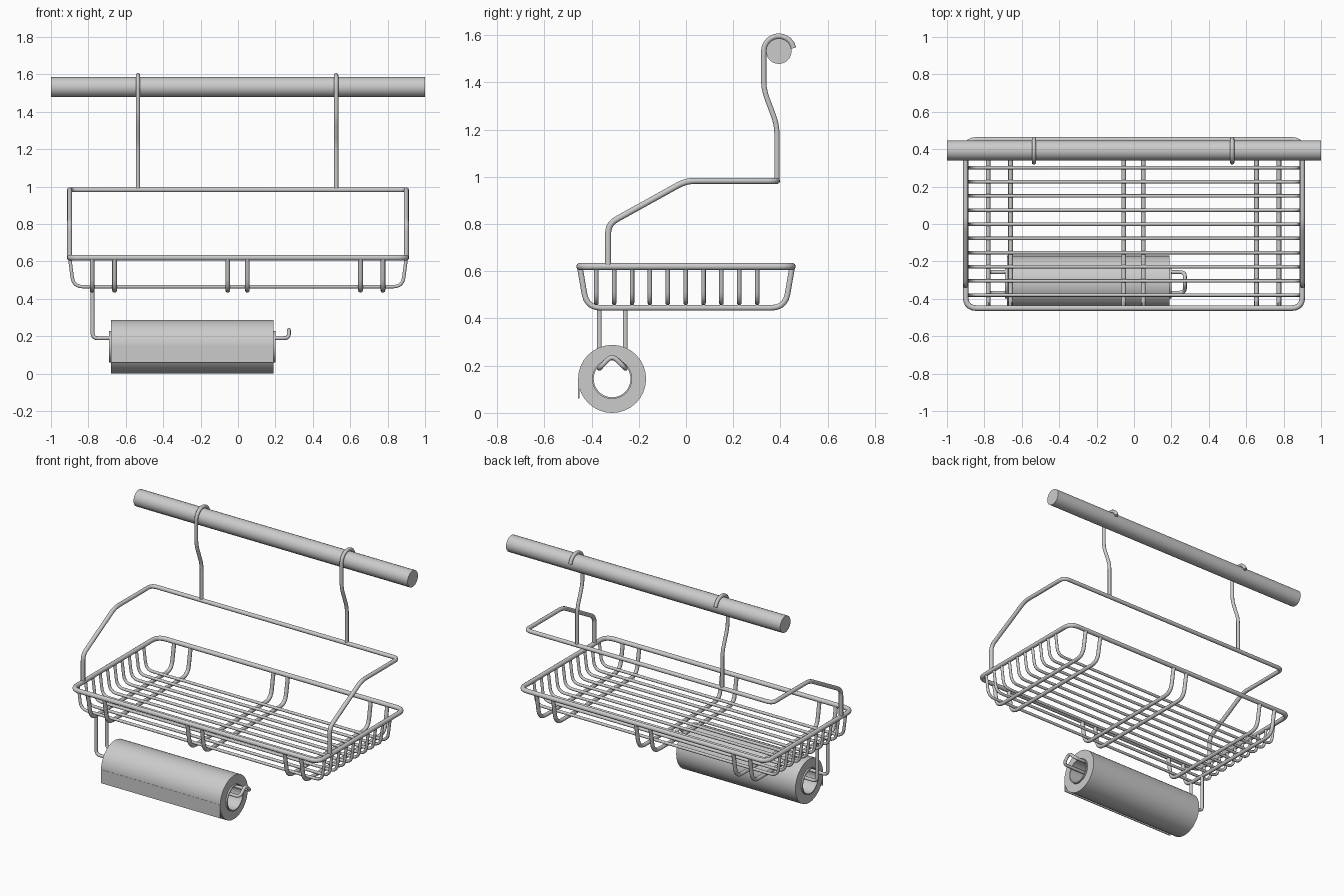
import bpy
import math
from mathutils import Vector

cube = bpy.data.objects.get("Cube")
if cube:
    bpy.data.objects.remove(cube, do_unlink=True)

metal = bpy.data.materials.new("light_grey")
metal.use_nodes = True
GREY = (0.6, 0.6, 0.6, 1)
metal.diffuse_color = GREY
metal.node_tree.nodes["Principled BSDF"].inputs["Base Color"].default_value = GREY


def finish(obj):
    """Give an object its material and smooth shading with sharp rims."""
    obj.data.materials.clear()
    obj.data.materials.append(metal)
    bpy.ops.object.select_all(action="DESELECT")
    obj.select_set(True)
    bpy.context.view_layer.objects.active = obj
    bpy.ops.object.shade_smooth_by_angle(angle=math.radians(40))
    return obj


def rounded(points, bend, closed):
    """Replace each corner of a path with a short curved bend."""
    pts = [Vector(p) for p in points]
    n, out = len(pts), []
    for i, p in enumerate(pts):
        if not closed and i in (0, n - 1):
            out.append(p)
            continue
        a, b = pts[i - 1] - p, pts[(i + 1) % n] - p
        cut = min(bend, a.length * 0.45, b.length * 0.45)
        start, end = p + a.normalized() * cut, p + b.normalized() * cut
        for k in range(6):
            t = k / 5
            out.append(start * (1 - t) ** 2 + p * 2 * t * (1 - t) + end * t ** 2)
    return out


def wire(name, points, radius, bend=0.04, closed=False):
    """Sweep a round wire along a path with bent corners."""
    path = rounded(points, bend, closed) if bend else points
    curve = bpy.data.curves.new(name, "CURVE")
    curve.dimensions = "3D"
    curve.bevel_depth = radius
    curve.bevel_resolution = 3
    curve.use_fill_caps = True
    spline = curve.splines.new("POLY")
    spline.points.add(len(path) - 1)
    for sp, p in zip(spline.points, path):
        sp.co = (*p, 1)
    spline.use_cyclic_u = closed
    temp = bpy.data.objects.new(name + "_path", curve)
    bpy.context.collection.objects.link(temp)
    graph = bpy.context.evaluated_depsgraph_get()
    mesh = bpy.data.meshes.new_from_object(temp.evaluated_get(graph))
    bpy.data.objects.remove(temp)
    obj = bpy.data.objects.new(name, mesh)
    bpy.context.collection.objects.link(obj)
    return finish(obj)


def tube(name, x0, x1, y, z, outer, inner, sides):
    """Build a hollow cylinder lying along x."""
    verts, faces = [], []
    for x, r in ((x0, outer), (x1, outer), (x1, inner), (x0, inner)):
        for k in range(sides):
            a = math.tau * k / sides
            verts.append((x, y + r * math.cos(a), z + r * math.sin(a)))
    for ring in range(4):
        nxt = (ring + 1) % 4
        for k in range(sides):
            m = (k + 1) % sides
            faces.append((ring * sides + k, ring * sides + m,
                          nxt * sides + m, nxt * sides + k))
    mesh = bpy.data.meshes.new(name)
    mesh.from_pydata(verts, [], faces)
    mesh.update()
    obj = bpy.data.objects.new(name, mesh)
    bpy.context.collection.objects.link(obj)
    return finish(obj)


# Wall rail
RAIL_Y, RAIL_Z = 0.393, 1.532
bpy.ops.mesh.primitive_cylinder_add(vertices=24, radius=0.054, depth=2,
                                    location=(0, RAIL_Y, RAIL_Z),
                                    rotation=(0, math.pi / 2, 0))
rail = bpy.context.object
rail.name = "wall_rail"
finish(rail)

# Basket rim
W, D, RIM_Z = 0.9, 0.45, 0.62
wire("basket_rim", [(-W, -D, RIM_Z), (W, -D, RIM_Z), (W, D, RIM_Z), (-W, D, RIM_Z)],
     0.015, 0.06, closed=True)

# Long floor wires that climb to the rim at both ends
for i in range(10):
    y = -0.38 + i * 0.0757
    wire(f"long_floor_wire_{i + 1}",
         [(-W, y, RIM_Z), (-0.88, y, 0.465), (0.88, y, 0.465), (W, y, RIM_Z)], 0.0095, 0.05)

# Cross wires in three pairs beneath the floor
for i, x in enumerate((-0.78, -0.66, -0.055, 0.05, 0.655, 0.775)):
    wire(f"cross_wire_{i + 1}",
         [(x, -D, RIM_Z), (x, -0.42, 0.445), (x, 0.42, 0.445), (x, D, RIM_Z)], 0.0125, 0.06)

# Raised frame from the basket sides to the back
BACK_Y, TOP_Z = 0.385, 0.983
side = [(-0.33, RIM_Z), (-0.33, 0.80), (0, TOP_Z), (BACK_Y, TOP_Z)]
wire("raised_frame", [(-W, y, z) for y, z in side] + [(W, y, z) for y, z in reversed(side)],
     0.0135, 0.04)

# Hanging hooks curled over the rail
for name, x in (("right_hook", -0.535), ("left_hook", 0.525)):
    stem = rounded([(x, BACK_Y, TOP_Z), (x, BACK_Y, 1.22), (x, 0.329, 1.37),
                    (x, 0.329, RAIL_Z - 0.01)], 0.04, False)
    curl = []
    for k in range(15):
        a = math.radians(180 - 168 * k / 14)
        curl.append((x, RAIL_Y + 0.064 * math.cos(a), RAIL_Z + 0.064 * math.sin(a)))
    wire(name, stem + curl, 0.0115, 0)

# Paper roll, its core and loose sheet end
ROLL_Y, ROLL_Z = -0.313, 0.144
tube("paper_roll", -0.68, 0.19, ROLL_Y, ROLL_Z, 0.144, 0.084, 32)
tube("roll_core", -0.69, 0.20, ROLL_Y, ROLL_Z, 0.085, 0.078, 32)
bpy.ops.mesh.primitive_cube_add(size=1, location=(-0.245, -0.4545, 0.105))
sheet = bpy.context.object
sheet.name = "loose_sheet"
sheet.scale = (0.87, 0.006, 0.09)
finish(sheet)

# Roll holder: two arms joined by an upturned tip
arm_front, arm_back, arm_x, arm_z = -0.367, -0.257, -0.778, 0.189
wire("roll_holder",
     [(arm_x, arm_front, 0.445), (arm_x, arm_front, arm_z), (0.272, arm_front, arm_z),
      (0.272, ROLL_Y, 0.245),
      (0.272, arm_back, arm_z), (arm_x, arm_back, arm_z), (arm_x, arm_back, 0.445)],
     0.0105, 0.03)
